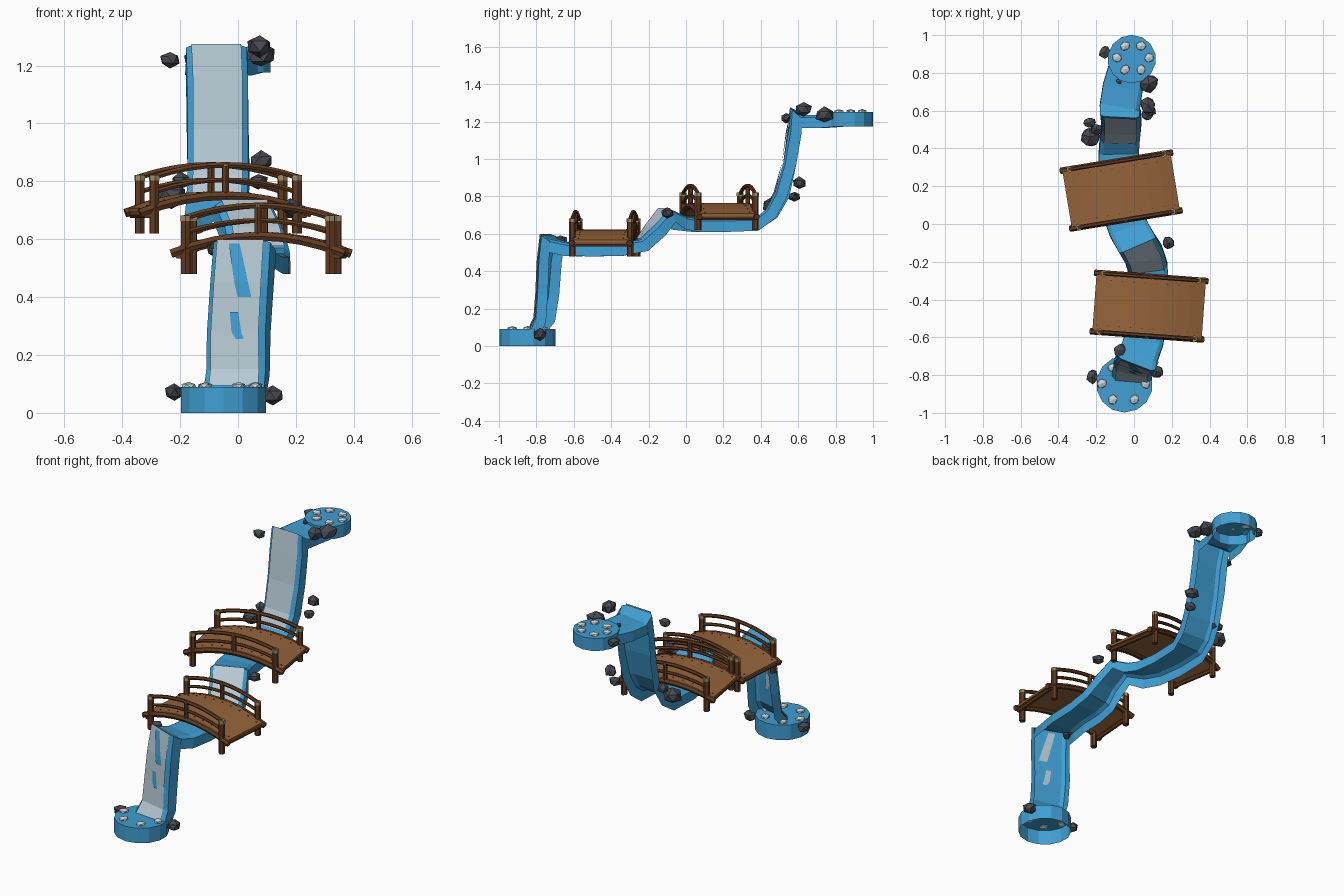
import bpy, bmesh, math, random
from mathutils import Vector, Matrix

random.seed(4)
if "Cube" in bpy.data.objects:
    bpy.data.objects.remove(bpy.data.objects["Cube"])


def material(name, r, g, b):
    m = bpy.data.materials.new(name)
    m.use_nodes = True
    m.diffuse_color = (r, g, b, 1)
    m.node_tree.nodes["Principled BSDF"].inputs["Base Color"].default_value = (r, g, b, 1)
    return m


WATER = material("water blue", .05, .35, .66)
FALLS = material("falling water", .46, .58, .65)
FOAM = material("foam white", .62, .68, .69)
STONE = material("dark stone", .065, .069, .085)
DECK = material("deck wood", .30, .127, .042)
LOG = material("dark log wood", .127, .045, .014)
CAP = material("post cap tan", .36, .27, .14)


def finish(name, bm, mat, matrix=None, normals=True):
    if normals:
        bmesh.ops.recalc_face_normals(bm, faces=bm.faces)
    me = bpy.data.meshes.new(name)
    bm.to_mesh(me)
    bm.free()
    me.materials.append(mat)
    ob = bpy.data.objects.new(name, me)
    if matrix:
        ob.matrix_world = matrix
    bpy.context.collection.objects.link(ob)
    return ob


def loft(name, rows, mat, matrix=None, closed=False):
    """Skin rows of points; closed rows become a capped tube."""
    bm = bmesh.new()
    vs = [[bm.verts.new(p) for p in row] for row in rows]
    n = len(rows[0])
    for a, b in zip(vs, vs[1:]):
        for j in range(n if closed else n - 1):
            k = (j + 1) % n
            bm.faces.new((a[j], b[j], b[k], a[k]))
    if closed:
        bm.faces.new(vs[0])
        bm.faces.new(vs[-1])
    return finish(name, bm, mat, matrix, closed)


# Stream centre line: x, y, z of the water surface, from spring to basin
path = [Vector(p) for p in (
    (-.02, .85, 1.245), (-.06, .72, 1.235), (-.075, .62, 1.235), (-.075, .565, 1.27),
    (-.07, .545, 1.15), (-.07, .52, .98), (-.07, .48, .82), (-.075, .43, .73),
    (-.08, .37, .685), (-.08, .2, .68), (-.06, .06, .68), (-.03, -.02, .69),
    (.02, -.115, .73), (.06, -.19, .64), (.075, -.25, .57), (.075, -.35, .55),
    (.07, -.5, .55), (.05, -.62, .55), (.02, -.7, .57), (.01, -.745, .595),
    (0, -.765, .45), (-.01, -.775, .28), (-.01, -.79, .15), (-.015, -.83, .09))]
last = len(path) - 1
frames = []
for i, p in enumerate(path):
    flow = (path[min(i + 1, last)] - path[max(i - 1, 0)]).normalized()
    wide = path[min(i + 2, last)] - path[max(i - 2, 0)]
    across = Vector((-wide.y, wide.x, 0)).normalized()
    frames.append((p, across, flow.cross(across).normalized()))


def on_stream(t, u, lift):
    """Point at station t, u to the side and lift above the surface."""
    i = min(int(t), last - 1)
    p, a, n = (v.lerp(w, t - i) for v, w in zip(frames[i], frames[i + 1]))
    return p + a * u + n * lift


section = [(-.107, -.07), (-.105, -.012), (-.085, 0), (.085, 0), (.105, -.012), (.107, -.07)]
loft("stream", [[on_stream(i, u, h) for u, h in section] for i in range(last + 1)], WATER)

# Pale sheets on the three drops
for name, a, b in (("upper_falls", 3, 7), ("middle_falls", 12, 14), ("lower_falls", 19, 23)):
    loft(name, [[on_stream(i, u, .007) for u in (-.086, .086)] for i in range(a, b + 1)], FALLS)

# Clear streaks in the lower drop, seen pale from behind
streaks = [[(19.1, -.04, 0), (20, -.01, .04), (20.3, .005, .055)],
           [(20.6, -.02, .01), (21, -.01, .025), (21.2, .005, .033)]]
for rows in streaks:
    for name, lift, mat in (("clear_streak", .011, WATER), ("pale_streak", -.005, FALLS)):
        loft(name, [[on_stream(t, u, lift) for u in (a, b)] for t, a, b in rows], mat)


# Round pools, open underneath
def pool(name, x, y, r, bottom, top):
    bm = bmesh.new()
    bmesh.ops.create_cone(bm, cap_ends=True, segments=14, radius1=r, radius2=r, depth=top - bottom)
    bmesh.ops.delete(bm, geom=[f for f in bm.faces if f.normal.z < -.5], context='FACES_ONLY')
    finish(name, bm, WATER, Matrix.Translation((x, y, (top + bottom) / 2)), False)


pool("spring_pool", -.012, .873, .128, 1.175, 1.25)
pool("basin_pool", -.05, -.848, .15, 0, .09)


# Faceted lumps for stones and foam
def lump(name, pos, r, mat, squash, jitter):
    bm = bmesh.new()
    bmesh.ops.create_icosphere(bm, subdivisions=1, radius=r)
    for v in bm.verts:
        v.co *= random.uniform(1 - jitter, 1 + jitter)
    turn = Matrix.Rotation(random.uniform(0, 6), 4, 'Z')
    shape = Matrix.Diagonal((1.1, .95, squash, 1))
    finish(name, bm, mat, Matrix.Translation(pos) @ turn @ shape)


for x, y, z, r in ((-.155, .91, 1.22, .035), (.08, .74, 1.235, .05), (.075, .63, 1.265, .045),
                   (-.235, .535, 1.22, .033), (-.23, .46, .75, .055), (.08, .605, .87, .04),
                   (.07, .58, .8, .032), (-.2, .5, .8, .035), (.18, -.1, .71, .037),
                   (-.075, -.67, .565, .036), (-.22, -.81, .07, .036), (.12, -.78, .06, .038),
                   (-.08, .755, 1.245, .015)):
    lump("stone", (x, y, z), r, STONE, .85, .14)
for cx, cy, z, spread in ((-.005, .88, 1.253, .085), (-.055, -.845, .093, .115)):
    for k in range(6):
        a = math.radians(60 * k)
        lump("foam", (cx + spread * math.cos(a), cy + spread * .85 * math.sin(a), z),
             .027, FOAM, .5, .06)


# Arched footbridges
def arch(x):
    return .06 * (1 - (x / .3) ** 2)


def tube(name, points, r, mat, matrix, sides=6):
    """Round bar through points lying in one upright plane or along y."""
    rows = []
    for i, p in enumerate(points):
        d = (points[min(i + 1, len(points) - 1)] - points[max(i - 1, 0)]).normalized()
        side = Vector((1, 0, 0)) if abs(d.y) > .9 else Vector((0, 1, 0))
        up = d.cross(side)
        angles = [math.tau * k / sides for k in range(sides)]
        rows.append([p + (side * math.cos(a) + up * math.sin(a)) * r for a in angles])
    loft(name, rows, mat, matrix, True)


def bridge(label, x, y, z, degrees):
    m = Matrix.Translation((x, y, z)) @ Matrix.Rotation(math.radians(degrees), 4, 'Z')

    def bar(part, half, side, base, r, steps=8):
        xs = [half * (2 * k / steps - 1) for k in range(steps + 1)]
        tube(label + part, [Vector((s, side, base + arch(s))) for s in xs], r, LOG, m)

    def post(part, px, py, low, high, r, mat=LOG):
        tube(label + part, [Vector((px, py, low)), Vector((px, py, high))], r, mat, m)

    xs = [.29 * (k / 4 - 1) for k in range(9)]
    loft(label + "_deck", [[(s, w, arch(s) + h) for w, h in
         ((-.155, .014), (.155, .014), (.155, 0), (-.155, 0))] for s in xs], DECK, m, True)
    for side in (-.155, .155):
        bar("_side_beam", .3, side, 0, .017)
        bar("_middle_rail", .25, side, .055, .009)
        bar("_top_rail", .26, side, .107, .011)
        for end in (-.25, .25):
            post("_end_post", end, side, -.07, .115, .018)
            post("_post_cap", end, side, .112, .132, .019, CAP)
        post("_centre_post", 0, side, .05, .165, .013)
        post("_centre_cap", 0, side, .163, .172, .014, CAP)
    for end in (-.275, .275):
        tube(label + "_cross_log", [Vector((end, s, -.006)) for s in (-.16, .16)], .013, LOG, m)
    # Nail heads
    bm = bmesh.new()
    for k in range(10):
        for w in (-.12, .12):
            s = -.27 + .06 * k
            bmesh.ops.create_cube(bm, size=.006, matrix=Matrix.Translation((s, w, arch(s) + .013)))
    finish(label + "_nails", bm, LOG, m)


bridge("upper_bridge", -.068, .177, .69, 9.3)
bridge("lower_bridge", .08, -.435, .55, -4.2)
